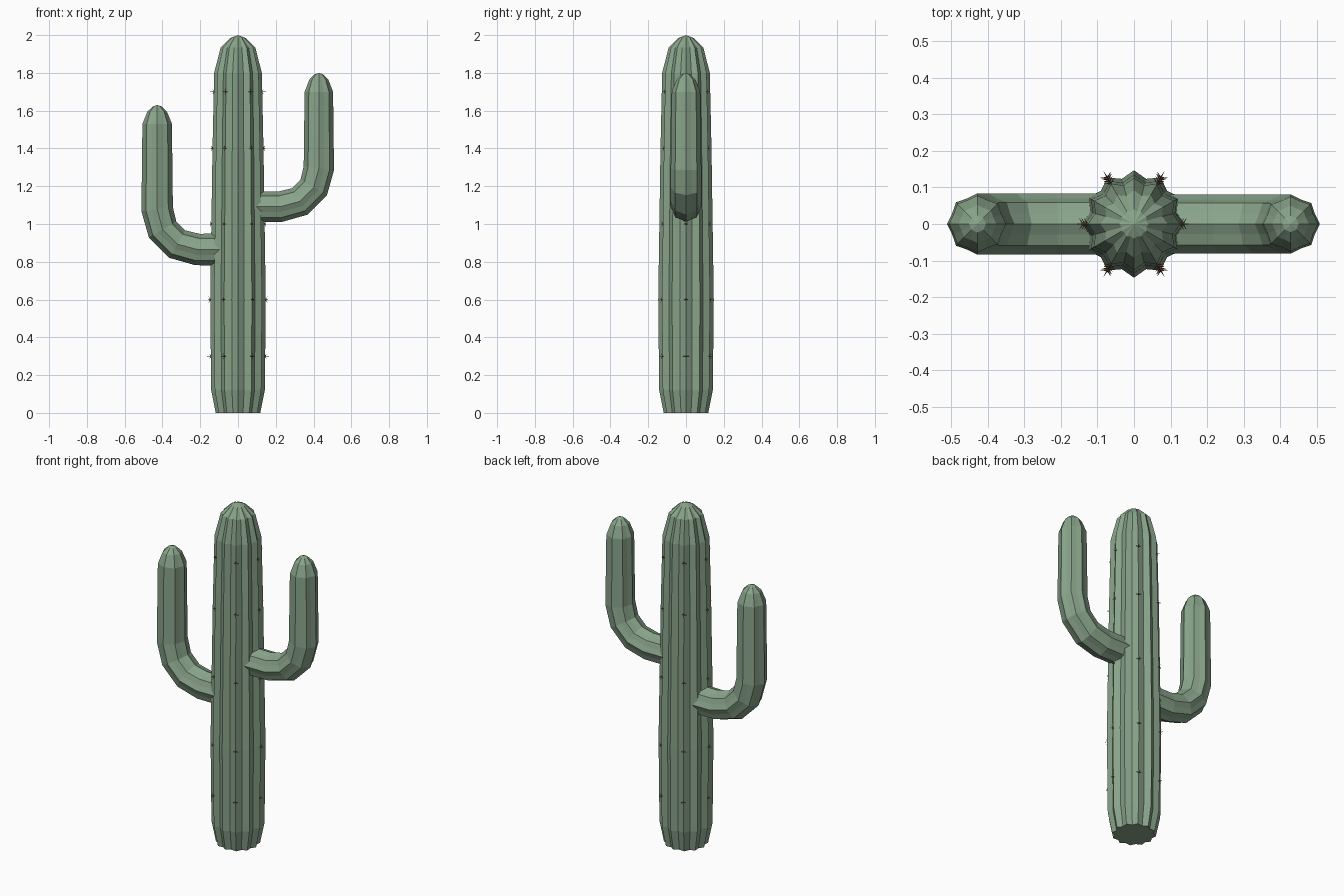
import bpy, bmesh
from math import sin, cos, pi, radians
from mathutils import Vector

if "Cube" in bpy.data.objects:
    bpy.data.objects.remove(bpy.data.objects["Cube"])


def material(name, rgb):
    m = bpy.data.materials.new(name)
    m.use_nodes = True
    m.diffuse_color = (*rgb, 1)
    m.node_tree.nodes["Principled BSDF"].inputs["Base Color"].default_value = (*rgb, 1)
    return m


GREEN = material("cactus_green", (0.25, 0.37, 0.255))
BROWN = material("spine_brown", (0.22, 0.10, 0.06))


def finish(bm, name, mat):
    bmesh.ops.recalc_face_normals(bm, faces=bm.faces)
    me = bpy.data.meshes.new(name)
    bm.to_mesh(me)
    bm.free()
    me.materials.append(mat)
    ob = bpy.data.objects.new(name, me)
    bpy.context.collection.objects.link(ob)
    return ob


def ribbed_tube(name, stations, ribs, valley):
    """Sweep a ribbed ring along (x, z, radius) stations; the last one is the tip."""
    bm = bmesh.new()
    pts = [Vector((x, 0, z)) for x, z, r in stations]
    side = Vector((0, 1, 0))
    n = ribs * 2
    rings = []
    for i, (x, z, r) in enumerate(stations[:-1]):
        a = pts[i] - pts[i - 1] if i else pts[1] - pts[0]
        tangent = (a.normalized() + (pts[i + 1] - pts[i]).normalized()).normalized()
        other = side.cross(tangent)
        rings.append([bm.verts.new(pts[i] + r * (valley if k % 2 else 1) *
                      (other * cos(2 * pi * k / n) + side * sin(2 * pi * k / n)))
                      for k in range(n)])
    for lo, hi in zip(rings, rings[1:]):
        for k in range(n):
            bm.faces.new((lo[k], lo[(k + 1) % n], hi[(k + 1) % n], hi[k]))
    tip = bm.verts.new(pts[-1])
    for k in range(n):
        bm.faces.new((rings[-1][k], rings[-1][(k + 1) % n], tip))
    bm.faces.new(rings[0][::-1])
    return finish(bm, name, GREEN)


# Trunk
TRUNK = [(0, 0.118), (0.12, 0.142), (0.6, 0.147), (1.0, 0.141), (1.4, 0.135),
         (1.8, 0.126), (1.935, 0.092), (1.985, 0.04), (2.0, 0)]
ribbed_tube("trunk", [(0, z, r) for z, r in TRUNK], 12, 0.87)


# Arms: horizontal root, rounded elbow, upright shaft and domed tip
def arm(name, sign, root_z, elbow_x, top, r):
    reach = 0.428
    bend = reach - elbow_x
    st = [(0.06, root_z, r)]
    for deg in (0, 30, 60, 90):
        a = radians(deg)
        st.append((elbow_x + bend * sin(a), root_z + bend * (1 - cos(a)), r))
    st += [(reach, top - 0.1, r * 0.93), (reach, top - 0.035, r * 0.62),
           (reach, top - 0.008, r * 0.28), (reach, top, 0)]
    ribbed_tube(name, [(sign * x, z, q) for x, z, q in st], 8, 0.9)


arm("left_arm", 1, 1.092, 0.225, 1.80, 0.081)
arm("right_arm", -1, 0.865, 0.215, 1.63, 0.084)


# Spine clusters on every second rib
def trunk_radius(z):
    for (z0, r0), (z1, r1) in zip(TRUNK, TRUNK[1:]):
        if z <= z1:
            return r0 + (r1 - r0) * (z - z0) / (z1 - z0)


def add_spine(bm, base, direction, length):
    rot = direction.to_track_quat('Z', 'Y').to_matrix().to_4x4()
    made = bmesh.ops.create_cone(bm, segments=4, radius1=0.0022, radius2=0.0003,
                                 depth=length, cap_ends=True)["verts"]
    bmesh.ops.transform(bm, matrix=rot, verts=made)
    bmesh.ops.translate(bm, vec=base + direction * length / 2, verts=made)


bm = bmesh.new()
for z in (0.3, 0.6, 1.0, 1.4, 1.7):
    for k in range(6):
        a = k * pi / 3
        out = Vector((cos(a), sin(a), 0))
        across = Vector((-sin(a), cos(a), 0))
        base = out * (trunk_radius(z) - 0.001) + Vector((0, 0, z))
        hub = bmesh.ops.create_icosphere(bm, subdivisions=1, radius=0.005)["verts"]
        bmesh.ops.translate(bm, vec=base, verts=hub)
        add_spine(bm, base, out, 0.02)
        for j in range(4):
            b = j * pi / 2
            spread = across * cos(b) + Vector((0, 0, sin(b)))
            add_spine(bm, base, (out * 0.6 + spread).normalized(), 0.018)
finish(bm, "spines", BROWN)
